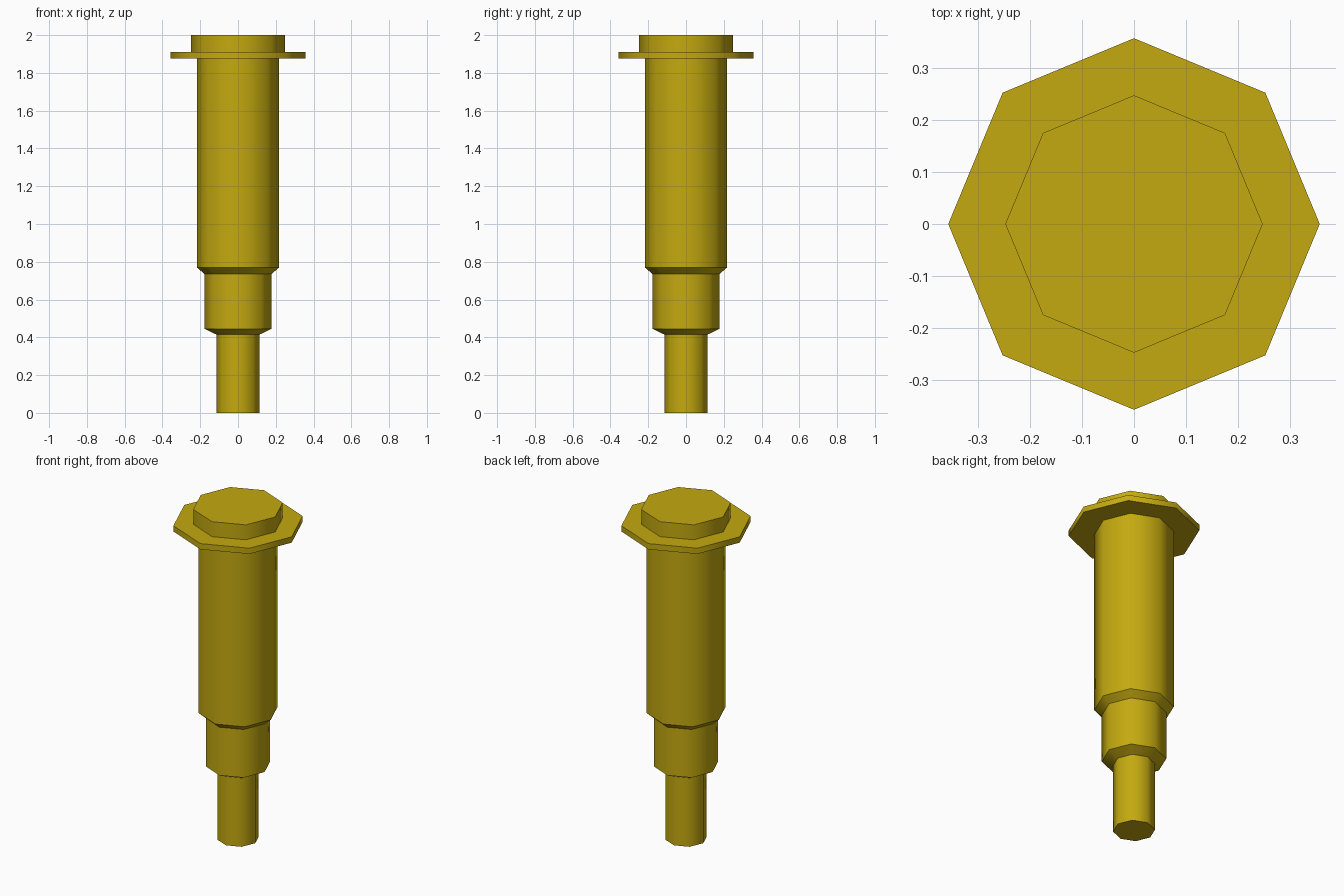
import bpy, bmesh, math

if "Cube" in bpy.data.objects:
    bpy.data.objects.remove(bpy.data.objects["Cube"])

SIDES = 8

# Stepped outline from bottom to top: (radius, height)
profile = [
    (0.115, 0.00), (0.115, 0.415),   # narrow tip
    (0.177, 0.445), (0.177, 0.735),  # middle step
    (0.218, 0.77), (0.218, 1.875),   # main barrel
    (0.358, 1.875), (0.358, 1.91),   # flange
    (0.248, 1.91), (0.248, 2.00),    # cap
]

bm = bmesh.new()
rings = []
for r, z in profile:
    rings.append([bm.verts.new((r * math.cos(math.tau * i / SIDES),
                                r * math.sin(math.tau * i / SIDES), z))
                  for i in range(SIDES)])

# Walls between neighbouring rings
for a, b in zip(rings, rings[1:]):
    for i in range(SIDES):
        j = (i + 1) % SIDES
        bm.faces.new((a[i], a[j], b[j], b[i]))

# End caps
bm.faces.new(rings[0][::-1])
bm.faces.new(rings[-1])
bmesh.ops.recalc_face_normals(bm, faces=bm.faces[:])

mesh = bpy.data.meshes.new("stepped_pin")
bm.to_mesh(mesh)
bm.free()
pin = bpy.data.objects.new("stepped_pin", mesh)
bpy.context.collection.objects.link(pin)

# Brass colour
brass = bpy.data.materials.new("brass")
brass.diffuse_color = (0.55, 0.40, 0.005, 1)
brass.use_nodes = True
brass.node_tree.nodes["Principled BSDF"].inputs["Base Color"].default_value = brass.diffuse_color
mesh.materials.append(brass)

# Rounded sides, sharp rims
bpy.context.view_layer.objects.active = pin
pin.select_set(True)
bpy.ops.object.shade_smooth_by_angle(angle=math.radians(46))
